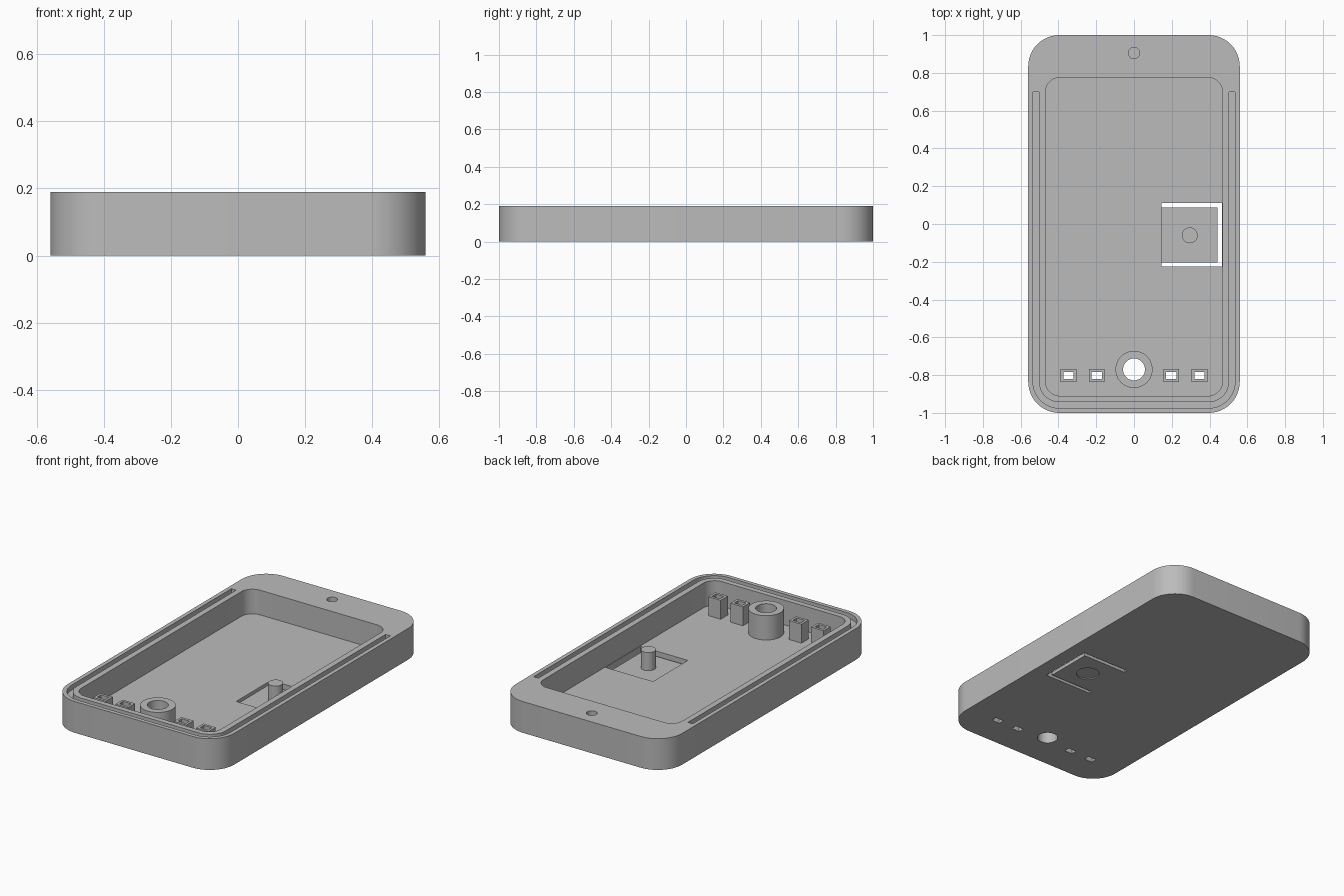
import bpy, bmesh
from math import sin, cos, pi, radians

if "Cube" in bpy.data.objects:
    bpy.data.objects.remove(bpy.data.objects["Cube"], do_unlink=True)

grey = bpy.data.materials.new("plain_grey")
grey.use_nodes = True
grey.diffuse_color = (0.5, 0.5, 0.5, 1)
grey.node_tree.nodes["Principled BSDF"].inputs["Base Color"].default_value = (0.5, 0.5, 0.5, 1)

TOP, FLOOR, FLAP = 0.19, 0.04, 0.02
CUT = 0.05  # overshoot of cutters


def arc(cx, cy, r, a0, a1, n=14):
    return [(cx + r * cos(radians(a0 + (a1 - a0) * i / n)),
             cy + r * sin(radians(a0 + (a1 - a0) * i / n))) for i in range(n + 1)]


def circle(cx, cy, r, n=48):
    return arc(cx, cy, r, 0, 360, n)[:-1]


def rect(x0, x1, y0, y1):
    return [(x0, y0), (x1, y0), (x1, y1), (x0, y1)]


def rounded(w, y0, y1, r):
    return (arc(w - r, y0 + r, r, -90, 0) + arc(w - r, y1 - r, r, 0, 90)
            + arc(r - w, y1 - r, r, 90, 180) + arc(r - w, y0 + r, r, 180, 270))


def u_path(w, y0, y1, r):
    return ([(-w, y1)] + arc(r - w, y0 + r, r, 180, 270)
            + arc(w - r, y0 + r, r, 270, 360) + [(w, y1)])


def prism(name, outline, z0, z1):
    bm = bmesh.new()
    face = bm.faces.new([bm.verts.new((x, y, z0)) for x, y in outline])
    out = bmesh.ops.extrude_face_region(bm, geom=[face])["geom"]
    verts = [v for v in out if isinstance(v, bmesh.types.BMVert)]
    bmesh.ops.translate(bm, verts=verts, vec=(0, 0, z1 - z0))
    bmesh.ops.recalc_face_normals(bm, faces=bm.faces)
    mesh = bpy.data.meshes.new(name)
    bm.to_mesh(mesh)
    bm.free()
    mesh.materials.append(grey)
    obj = bpy.data.objects.new(name, mesh)
    bpy.context.collection.objects.link(obj)
    return obj


def select(obj):
    bpy.ops.object.select_all(action="DESELECT")
    obj.select_set(True)
    bpy.context.view_layer.objects.active = obj


def carve(obj, outline, z0, z1):
    cutter = prism("cutter", outline, z0, z1)
    cutter.hide_render = True
    mod = obj.modifiers.new("carve", "BOOLEAN")
    mod.operation, mod.solver, mod.object = "DIFFERENCE", "EXACT", cutter
    select(obj)
    bpy.ops.object.modifier_apply(modifier=mod.name)
    bpy.data.objects.remove(cutter, do_unlink=True)


def finish(obj):
    select(obj)
    bpy.ops.object.shade_smooth_by_angle(angle=radians(30))


# Case shell with its cavity
case = prism("case_shell", rounded(0.56, -1, 1, 0.165), 0, TOP)
carve(case, rounded(0.468, -0.91, 0.775, 0.075), FLOOR, TOP + CUT)

# Seal groove running round the sides and the front of the rim
groove = u_path(0.535, -0.975, 0.70, 0.14) + u_path(0.503, -0.943, 0.70, 0.108)[::-1]
carve(case, groove, TOP - 0.03, TOP + CUT)

# Blind screw hole in the wide end of the rim
carve(case, circle(0, 0.905, 0.03, 32), TOP - 0.1, TOP + CUT)

# Thin spring flap: recessed floor, U-shaped slit, finger dimple underneath
carve(case, rect(0.145, 0.465, -0.225, 0.11), FLAP, FLOOR + 0.02)
slit = [(0.145, -0.225), (0.465, -0.225), (0.465, 0.11), (0.145, 0.11),
        (0.145, 0.087), (0.441, 0.087), (0.441, -0.204), (0.145, -0.204)]
carve(case, slit, -CUT, FLOOR + 0.02)
carve(case, circle(0.295, -0.06, 0.065), -CUT, 0.006)

# Push pin on the flap
finish(prism("push_pin", circle(0.295, -0.06, 0.042), FLAP, 0.13))

# Round boss with a hole through the floor
bore = circle(0, -0.77, 0.058)
carve(case, bore, -CUT, FLOOR + 0.02)
boss = prism("round_boss", circle(0, -0.77, 0.098), FLOOR, TOP - 0.002)
carve(boss, bore, -CUT, TOP + CUT)
finish(boss)

# Four square light guides with slots through the floor
for side, sign in (("left", 1), ("right", -1)):
    for place, x in (("inner", 0.197), ("outer", 0.346)):
        cx, cy = sign * x, -0.802
        slot = rect(cx - 0.027, cx + 0.027, cy - 0.018, cy + 0.018)
        carve(case, slot, -CUT, FLOOR + 0.02)
        guide = prism(f"light_guide_{side}_{place}",
                      rect(cx - 0.042, cx + 0.042, cy - 0.034, cy + 0.034), FLOOR, 0.155)
        carve(guide, slot, -CUT, TOP)
        finish(guide)

finish(case)
